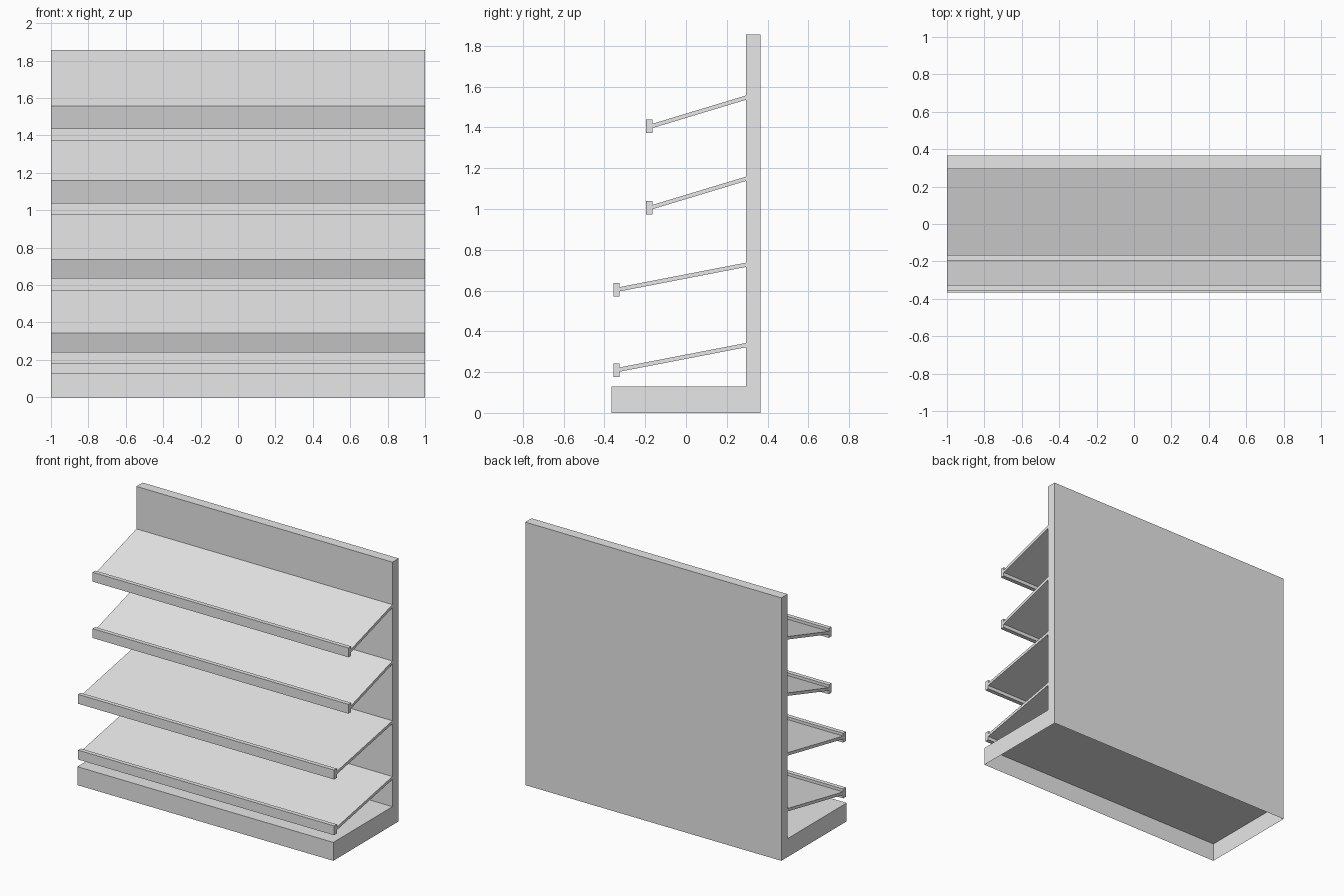
import bpy
import bmesh

cube = bpy.data.objects.get("Cube")
if cube:
    bpy.data.objects.remove(cube, do_unlink=True)

HALF = 1.0            # half width of the unit
FRONT, PANEL, BACK = -0.365, 0.295, 0.365
BASE_H, TOP = 0.13, 1.857

grey = bpy.data.materials.new("light grey")
grey.use_nodes = True
grey.diffuse_color = (0.8, 0.8, 0.8, 1)
grey.node_tree.nodes["Principled BSDF"].inputs["Base Color"].default_value = (0.8, 0.8, 0.8, 1)


def extrude_profile(name, profile, open_bottom=False):
    """Sweep a closed (y, z) profile across the full width."""
    bm = bmesh.new()
    face = bm.faces.new([bm.verts.new((-HALF, y, z)) for y, z in profile])
    result = bmesh.ops.extrude_face_region(bm, geom=[face], use_keep_orig=True)
    moved = [v for v in result["geom"] if isinstance(v, bmesh.types.BMVert)]
    bmesh.ops.translate(bm, verts=moved, vec=(2 * HALF, 0, 0))
    bmesh.ops.recalc_face_normals(bm, faces=bm.faces)
    if open_bottom:
        floor = [f for f in bm.faces if all(abs(v.co.z) < 1e-5 for v in f.verts)]
        bmesh.ops.delete(bm, geom=floor, context="FACES")
    mesh = bpy.data.meshes.new(name)
    bm.to_mesh(mesh)
    bm.free()
    mesh.materials.append(grey)
    obj = bpy.data.objects.new(name, mesh)
    bpy.context.collection.objects.link(obj)
    return obj


# Plinth and back panel: one L-shaped body, hollow and open underneath
extrude_profile("base_and_back_panel", [
    (FRONT, 0), (BACK, 0), (BACK, TOP), (PANEL, TOP),
    (PANEL, BASE_H), (FRONT, BASE_H)], open_bottom=True)


# Sloping shelves, each with an upright lip along the front
def shelf(name, lip_y, lip_z, rise):
    lip_back, lip_top = lip_y + 0.03, lip_z + 0.066
    low = lip_z + 0.025       # underside where the board meets the lip
    thick = 0.021
    extrude_profile(name, [
        (lip_y, lip_z), (lip_back, lip_z), (lip_back, low),
        (PANEL, low + rise), (PANEL, low + rise + thick),
        (lip_back, low + thick), (lip_back, lip_top), (lip_y, lip_top)])


shelf("shelf_bottom", -0.356, 0.177, 0.12)
shelf("shelf_lower", -0.356, 0.571, 0.12)
shelf("shelf_upper", -0.195, 0.974, 0.139)
shelf("shelf_top", -0.195, 1.372, 0.139)
